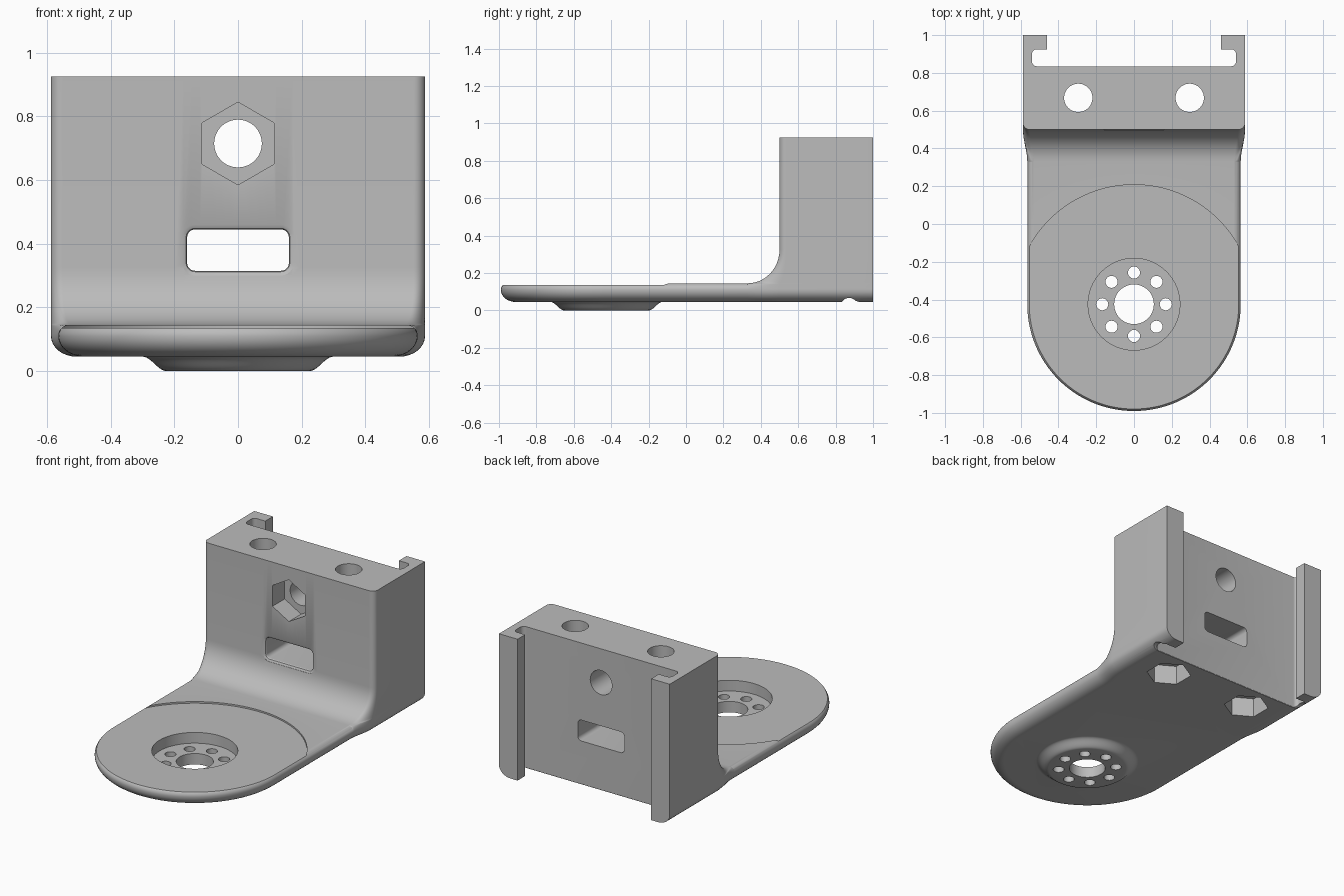
import bpy, bmesh
from math import sin, cos, pi, sqrt
from mathutils import Vector

old = bpy.data.objects.get("Cube")
if old:
    bpy.data.objects.remove(old, do_unlink=True)

grey = bpy.data.materials.new("light_grey")
grey.use_nodes = True
grey.diffuse_color = (0.5, 0.5, 0.5, 1)
grey.node_tree.nodes["Principled BSDF"].inputs["Base Color"].default_value = (0.5, 0.5, 0.5, 1)

PIVOT = -0.425      # y of the round end's centre
BASE, DECK, TOP = 0.045, 0.145, 0.925
EDGE = 0.035        # rounding of the upper and front edges


def loft(name, rings):
    """Closed solid through a stack of rings with equal point counts."""
    bm = bmesh.new()
    rows = [[bm.verts.new(p) for p in ring] for ring in rings]
    n = len(rows[0])
    for a, b in zip(rows, rows[1:]):
        for i in range(n):
            j = (i + 1) % n
            bm.faces.new((a[i], a[j], b[j], b[i]))
    bm.faces.new(rows[0][::-1])
    bm.faces.new(rows[-1])
    bmesh.ops.remove_doubles(bm, verts=bm.verts, dist=1e-5)
    bmesh.ops.recalc_face_normals(bm, faces=bm.faces)
    mesh = bpy.data.meshes.new(name)
    bm.to_mesh(mesh)
    bm.free()
    obj = bpy.data.objects.new(name, mesh)
    bpy.context.collection.objects.link(obj)
    mesh.materials.append(grey)
    return obj


def prism(name, outline, axis, start, end):
    """Extrude a flat outline along x, y or z."""
    def place(u, v, d):
        return {"x": (d, u, v), "y": (u, d, v), "z": (u, v, d)}[axis]
    return loft(name, [[place(u, v, d) for u, v in outline] for d in (start, end)])


def circle(u, v, r, n=48, phase=0.0):
    return [(u + r * cos(phase + 2 * pi * i / n), v + r * sin(phase + 2 * pi * i / n))
            for i in range(n)]


def hexagon(u, v):
    return circle(u, v, 0.13, 6, pi / 2)


def rounded_rect(u, v, hu, hv, r, steps=6):
    pts = []
    for q, (su, sv) in enumerate(((1, 1), (-1, 1), (-1, -1), (1, -1))):
        for i in range(steps + 1):
            a = (q + i / steps) * pi / 2
            pts.append((u + su * (hu - r) + r * cos(a), v + sv * (hv - r) + r * sin(a)))
    return pts


# Body: round plate blending up into the upright block
ARC, SIDE = 32, 12


def half_width(y):
    t = min(max((y - 0.33) / 0.17, 0), 1)
    return 0.565 + 0.023 * t * t * (3 - 2 * t)


def side_points(front, length, edge, inset):
    pts = []
    for i in range(SIDE + 1):
        a = i / SIDE * pi / 2
        y = front + length * (1 - cos(a))
        pts.append((half_width(y) - inset - edge * (1 - sin(a)), y))
    pts.append((half_width(1) - inset, 1.0))
    return pts


def full_ring(half, z):
    return [(x, y, z) for x, y in half] + [(-x, y, z) for x, y in reversed(half)]


def plate_ring(z, inset, edge):
    r = 0.565 - inset - edge
    angles = [(i + 0.5) / (ARC + 0.5) * pi / 2 for i in range(ARC + 1)]
    half = [(r * sin(a), PIVOT - r * cos(a)) for a in angles]
    return full_ring(half + side_points(0.33, 0.17, edge, inset), z)


def block_ring(z, front, length):
    wide = half_width(front) - EDGE
    half = [(wide * sin((i + 0.5) / (ARC + 0.5) * pi / 2), front) for i in range(ARC + 1)]
    return full_ring(half + side_points(front, length, EDGE, 0), z)


rings = []
for i in range(9):
    a = i / 8 * pi / 2
    rings.append(plate_ring(BASE + 0.065 * (1 - cos(a)), 0.08 * (1 - sin(a)), 0))
for i in range(1, 9):
    a = i / 8 * pi / 2
    rings.append(plate_ring(DECK - EDGE * (1 - sin(a)), 0, EDGE * (1 - cos(a))))
for i in range(13):
    a = i / 12 * pi / 2
    rings.append(block_ring(DECK + 0.18 * (1 - cos(a)), 0.33 + 0.17 * sin(a),
                            0.17 - (0.17 - EDGE) * sin(a)))
rings.append(block_ring(TOP, 0.5, EDGE))
body = loft("bracket_body", rings)


def combine(tool, operation="DIFFERENCE"):
    mod = body.modifiers.new(tool.name, "BOOLEAN")
    mod.operation, mod.solver, mod.object = operation, "EXACT", tool
    bpy.context.view_layer.objects.active = body
    bpy.ops.object.modifier_apply(modifier=mod.name)
    bpy.data.objects.remove(tool, do_unlink=True)


# Flared boss under the round end
boss = [(0.225 + 0.075 * i / 12, BASE * (1 - cos(pi * i / 12)) / 2) for i in range(13)]
boss.append((0.3, BASE + 0.015))
combine(loft("boss", [[(x, y, z) for x, y in circle(0, PIVOT, r, 64)] for r, z in boss]), "UNION")

# Round end: shallow disc, hub recess, centre hole and ring of small holes
combine(prism("disc_step", circle(0, PIVOT, 0.633, 128), "z", 0.135, 0.3))
combine(prism("hub_recess", circle(0, PIVOT, 0.243, 64), "z", 0.068, 0.3))
combine(prism("centre_hole", circle(0, PIVOT, 0.105), "z", -0.1, 0.3))
for i in range(8):
    a = i * pi / 4
    combine(prism("ring_hole", circle(0.168 * cos(a), PIVOT + 0.168 * sin(a), 0.032, 24),
                  "z", -0.1, 0.3))

# Rear channel between two lipped rails
combine(prism("channel", rounded_rect(0, 0.88, 0.54, 0.045, 0.025), "z", -0.1, 1.1))
combine(prism("channel_mouth", rounded_rect(0, 1.0, 0.46, 0.12, 0.001, 1), "z", -0.1, 1.1))
combine(prism("bottom_groove", circle(0.872, 0.022, 0.045, 32), "x", -1, 1))

# Vertical bolt holes with hexagonal pockets below
for side in (-1, 1):
    combine(prism("bolt_hole", circle(side * 0.295, 0.668, 0.075), "z", -0.1, 1.1))
    combine(prism("bolt_pocket", hexagon(side * 0.295, 0.668), "z", -0.1, BASE + 0.12))

# Front bolt hole with hexagonal pocket
combine(prism("front_hole", circle(0, 0.715, 0.075), "y", 0.3, 1.1))
combine(prism("front_pocket", hexagon(0, 0.715), "y", 0.3, 0.62))

# Strap slot with a softened front lip
lip = [(0.4, 0.015)] + [(0.5 + 0.015 * sin(i * pi / 8), 0.015 * (1 - sin(i * pi / 8)
       if i == 4 else 1 - sqrt(1 - (1 - sin(i * pi / 8)) ** 2))) for i in range(5)]
lip[1] = (0.5, 0.0149)
lip.append((1.1, 0))
combine(loft("strap_slot", [[(x, y, z) for x, z in
        rounded_rect(0, 0.38, 0.16 + g, 0.065 + g, 0.025 + g)] for y, g in lip]))

# Smooth shading with sharp edges kept
bpy.ops.object.select_all(action="DESELECT")
body.select_set(True)
bpy.context.view_layer.objects.active = body
bpy.ops.object.shade_smooth_by_angle(angle=0.5)
